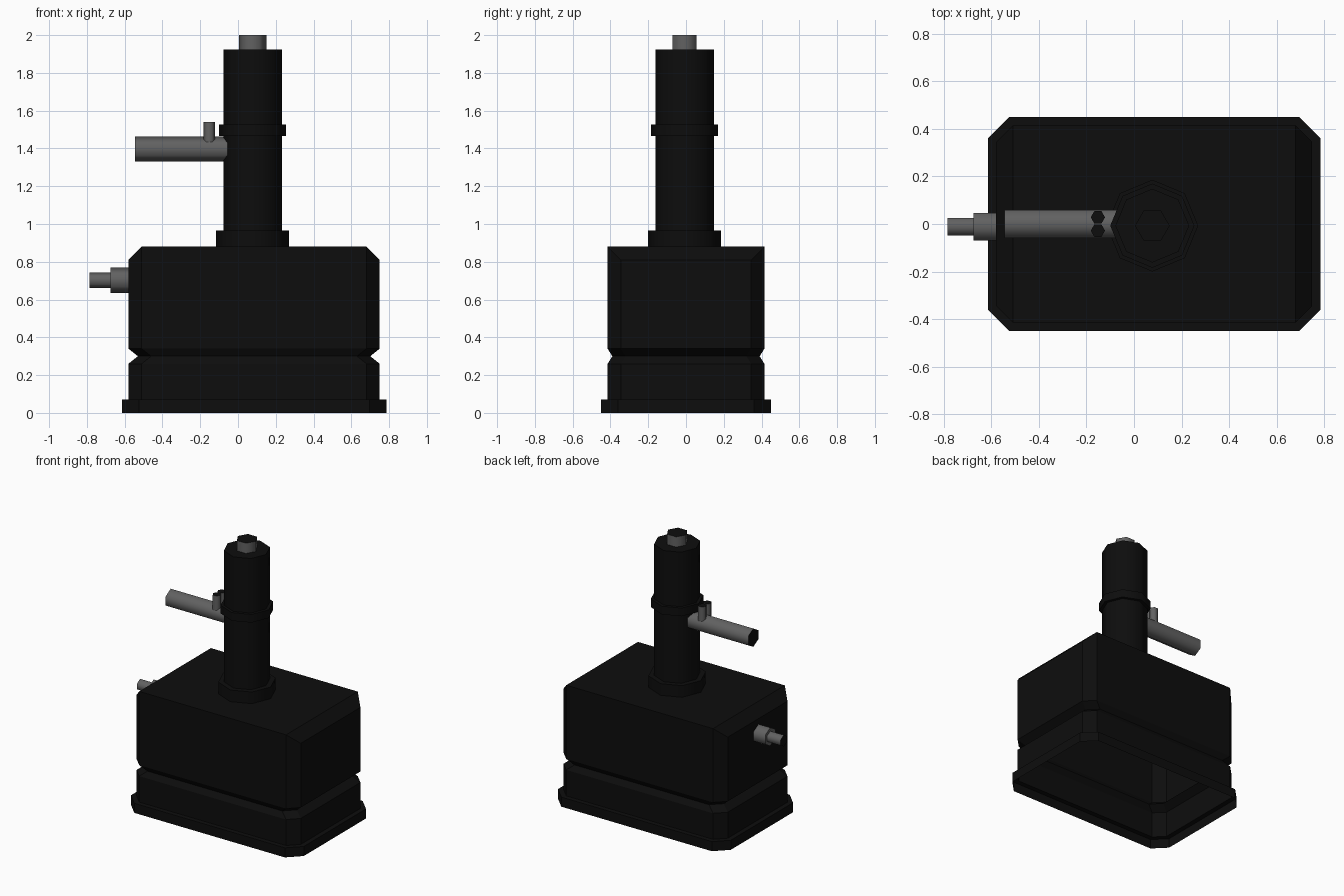
import bpy, bmesh, math
from mathutils import Matrix, Vector

if "Cube" in bpy.data.objects:
    bpy.data.objects.remove(bpy.data.objects["Cube"])


def material(name, v):
    m = bpy.data.materials.new(name)
    m.diffuse_color = (v, v, v, 1)
    m.use_nodes = True
    m.node_tree.nodes["Principled BSDF"].inputs["Base Color"].default_value = m.diffuse_color
    return m


BLACK = material("black_paint", 0.004)
STEEL = material("dark_steel", 0.12)


def finish(bm, name, mats, smooth):
    bmesh.ops.recalc_face_normals(bm, faces=bm.faces)
    me = bpy.data.meshes.new(name)
    bm.to_mesh(me)
    bm.free()
    for m in mats:
        me.materials.append(m)
    if smooth:
        me.shade_smooth()
        me.set_sharp_from_angle(angle=math.radians(65))
    ob = bpy.data.objects.new(name, me)
    bpy.context.collection.objects.link(ob)
    return ob


def bridge(bm, rings):
    n = len(rings[0])
    for a, b in zip(rings, rings[1:]):
        for i in range(n):
            j = (i + 1) % n
            bm.faces.new((a[i], a[j], b[j], b[i]))


def turned(name, origin, sides, profile, mats, along_x=False):
    """Low-poly turned part from (radius, position along axis) steps."""
    bm = bmesh.new()
    rings = [[bm.verts.new((r * math.cos(math.tau * i / sides),
                            r * math.sin(math.tau * i / sides), t))
              for i in range(sides)] for r, t in profile]
    bridge(bm, rings)
    for ring in (rings[0], rings[-1]):
        bm.faces.new(ring).material_index = len(mats) - 1
    if along_x:  # local z becomes world x, local x becomes world z
        bm.transform(Matrix(((0, 0, 1, 0), (0, 1, 0, 0), (1, 0, 0, 0), (0, 0, 0, 1))))
    bm.transform(Matrix.Translation(Vector(origin)))
    return finish(bm, name, mats, True)


# Housing: stacked chamfered rectangles, open underneath, sloped at both ends of the top
CX = 0.085


def outline(bm, hx, hy, c, z, z_end=None):
    ze = z if z_end is None else z_end
    pts = [(hx, -hy + c, ze), (hx, hy - c, ze), (hx - c, hy, z), (-hx + c, hy, z),
           (-hx, hy - c, ze), (-hx, -hy + c, ze), (-hx + c, -hy, z), (hx - c, -hy, z)]
    return [bm.verts.new((CX + x, y, h)) for x, y, h in pts]


bm = bmesh.new()
rings = [outline(bm, *a) for a in (
    (0.70, 0.45, 0.09, 0), (0.70, 0.45, 0.09, 0.07),
    (0.665, 0.415, 0.07, 0.07), (0.665, 0.415, 0.07, 0.26),
    (0.615, 0.39, 0.07, 0.30), (0.665, 0.415, 0.07, 0.34),
    (0.665, 0.415, 0.07, 0.88, 0.81))]
bridge(bm, rings)
t = rings[-1]
for ids in ((2, 3, 6, 7), (0, 1, 2, 7), (3, 4, 5, 6)):
    bm.faces.new([t[i] for i in ids])
finish(bm, "housing", [BLACK], False)

# Eight-sided column with foot flange and collar
AX, AY = 0.077, -0.007
turned("column", (AX, AY, 0), 8,
       [(0.193, 0.88), (0.193, 0.965), (0.155, 0.965), (0.155, 1.466),
        (0.177, 1.466), (0.177, 1.526), (0.155, 1.526), (0.155, 1.925)], [BLACK])

# Six-sided steel fittings with black ends
ENDS = [STEEL, BLACK]
turned("top_stud", (AX, AY, 0), 6, [(0.073, 1.90), (0.073, 2.0)], ENDS)
turned("handle", (0, 0, 1.397), 6, [(0.067, -0.545), (0.067, -0.03)], ENDS, True)
for side, y in (("front", -0.028), ("back", 0.028)):
    turned("handle_pin_" + side, (-0.152, y, 0), 6, [(0.03, 1.43), (0.03, 1.54)], ENDS)
turned("side_connector", (0, -0.011, 0.702), 6,
       [(0.042, -0.785), (0.042, -0.675), (0.067, -0.675), (0.067, -0.575)], ENDS, True)
